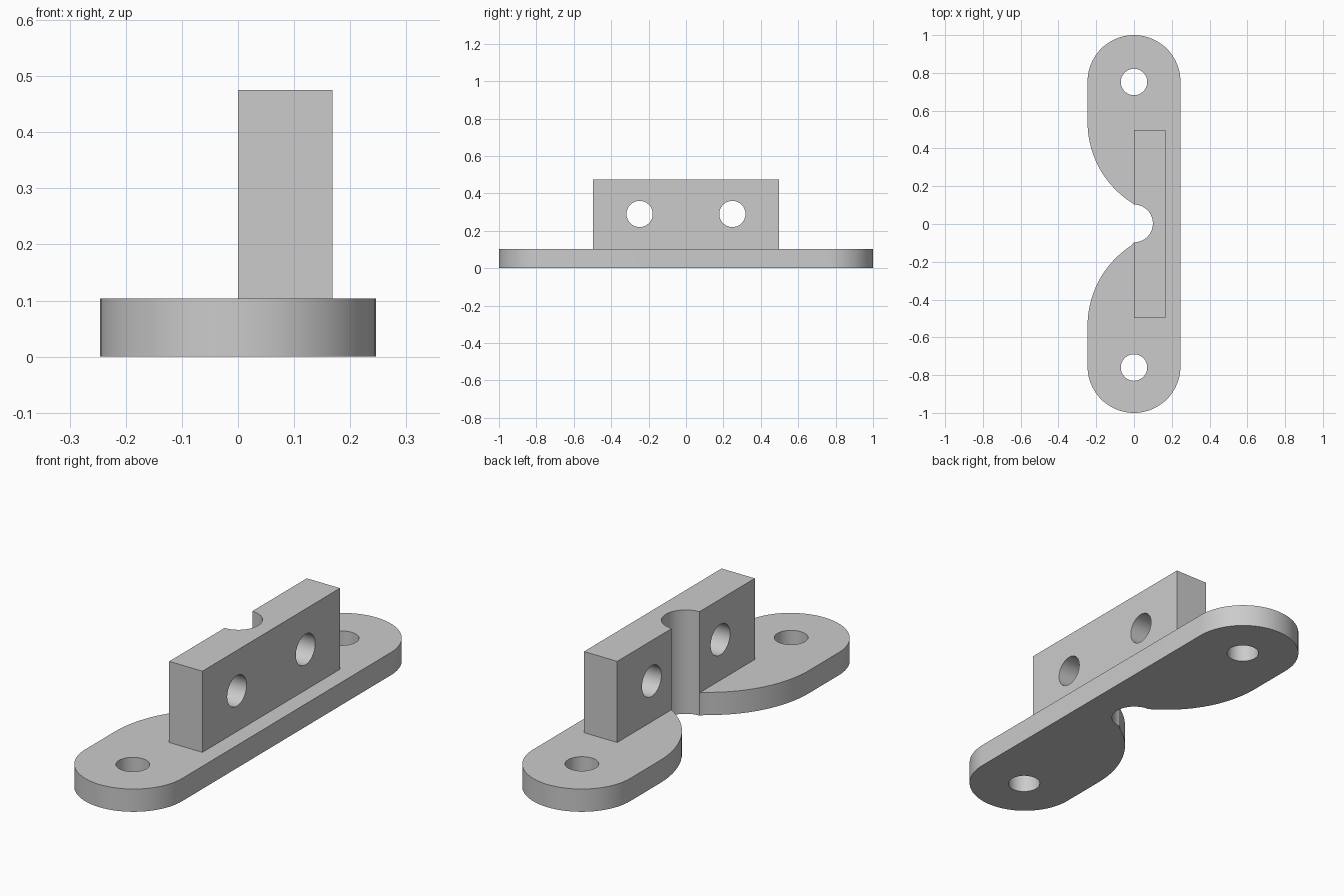
import bpy
import bmesh
from math import pi, cos, sin, atan2
from mathutils import Matrix

cube = bpy.data.objects.get("Cube")
if cube:
    bpy.data.objects.remove(cube, do_unlink=True)

# Main dimensions
HALF_W = 0.246
END_Y = 1 - HALF_W
PLATE_H = 0.104
TOP_Z = 0.475
BLOCK_X = 0.168
BLOCK_Y = 0.497
HOLE_R = 0.07
NOTCH_R = 0.1
WAIST_R = 0.507
WAIST_Y = 0.54

grey = bpy.data.materials.new("plain grey")
grey.use_nodes = True
colour = (0.6, 0.6, 0.6, 1)
grey.diffuse_color = colour
grey.node_tree.nodes["Principled BSDF"].inputs["Base Color"].default_value = colour


def arc(cx, cy, r, start, end, steps):
    return [(cx + r * cos(start + (end - start) * i / steps),
             cy + r * sin(start + (end - start) * i / steps)) for i in range(steps + 1)]


def prism(name, outline, z0, z1):
    """Extrude a closed xy outline from z0 to z1."""
    bm = bmesh.new()
    face = bm.faces.new([bm.verts.new((x, y, z0)) for x, y in outline])
    new = bmesh.ops.extrude_face_region(bm, geom=[face])["geom"]
    top = [v for v in new if isinstance(v, bmesh.types.BMVert)]
    bmesh.ops.translate(bm, verts=top, vec=(0, 0, z1 - z0))
    bmesh.ops.remove_doubles(bm, verts=bm.verts, dist=0.0001)
    bmesh.ops.recalc_face_normals(bm, faces=bm.faces)
    mesh = bpy.data.meshes.new(name)
    bm.to_mesh(mesh)
    bm.free()
    mesh.materials.append(grey)
    obj = bpy.data.objects.new(name, mesh)
    bpy.context.collection.objects.link(obj)
    return obj


def drill(obj, location, axis):
    """Cut a round bolt hole through the part."""
    bm = bmesh.new()
    turn = Matrix.Rotation(pi / 2, 4, "Y") if axis == "X" else Matrix()
    bmesh.ops.create_cone(bm, cap_ends=True, segments=48, radius1=HOLE_R, radius2=HOLE_R,
                          depth=1, matrix=Matrix.Translation(location) @ turn)
    mesh = bpy.data.meshes.new("hole_cutter")
    bm.to_mesh(mesh)
    bm.free()
    mesh.materials.append(grey)
    cutter = bpy.data.objects.new("hole_cutter", mesh)
    cutter.hide_render = True
    bpy.context.collection.objects.link(cutter)
    mod = obj.modifiers.new("bolt_hole", "BOOLEAN")
    mod.operation = "DIFFERENCE"
    mod.solver = "EXACT"
    mod.object = cutter
    bpy.context.view_layer.objects.active = obj
    bpy.ops.object.modifier_apply(modifier=mod.name)
    bpy.data.objects.remove(cutter, do_unlink=True)


def smooth(obj):
    bpy.ops.object.select_all(action="DESELECT")
    obj.select_set(True)
    bpy.context.view_layer.objects.active = obj
    bpy.ops.object.shade_smooth_by_angle(angle=pi / 6)


# Half-round notch shared by the plate and the block, from rear to front
notch = arc(0, 0.003, NOTCH_R, pi / 2, -pi / 2, 32)

# Base plate: rounded ends, straight right edge, curved waist on the left
waist_x = WAIST_R - HALF_W
sweep = atan2(WAIST_Y - NOTCH_R, waist_x + 0.0)
reach = pi - sweep
waist_end = atan2(NOTCH_R - WAIST_Y, -waist_x) + 2 * pi
rear_waist = arc(waist_x, WAIST_Y, WAIST_R, pi, waist_end, 24)[:-1]
front_waist = [(x, -y) for x, y in reversed(rear_waist)]
outline = (arc(0, END_Y, HALF_W, 0, pi, 48) + rear_waist + notch
           + front_waist + arc(0, -END_Y, HALF_W, pi, 2 * pi, 48))
base_plate = prism("base_plate", outline, 0, PLATE_H)
for side in (-1, 1):
    drill(base_plate, (0, side * (END_Y + 0.002) - 0.004, 0), "Z")
smooth(base_plate)

# Upright block with the same notch and two cross holes
outline = [(BLOCK_X, BLOCK_Y), (0, BLOCK_Y)] + notch + [(0, -BLOCK_Y), (BLOCK_X, -BLOCK_Y)]
upright_block = prism("upright_block", outline, PLATE_H, TOP_Z)
for side in (-1, 1):
    drill(upright_block, (0, side * 0.248, 0.29), "X")
smooth(upright_block)
